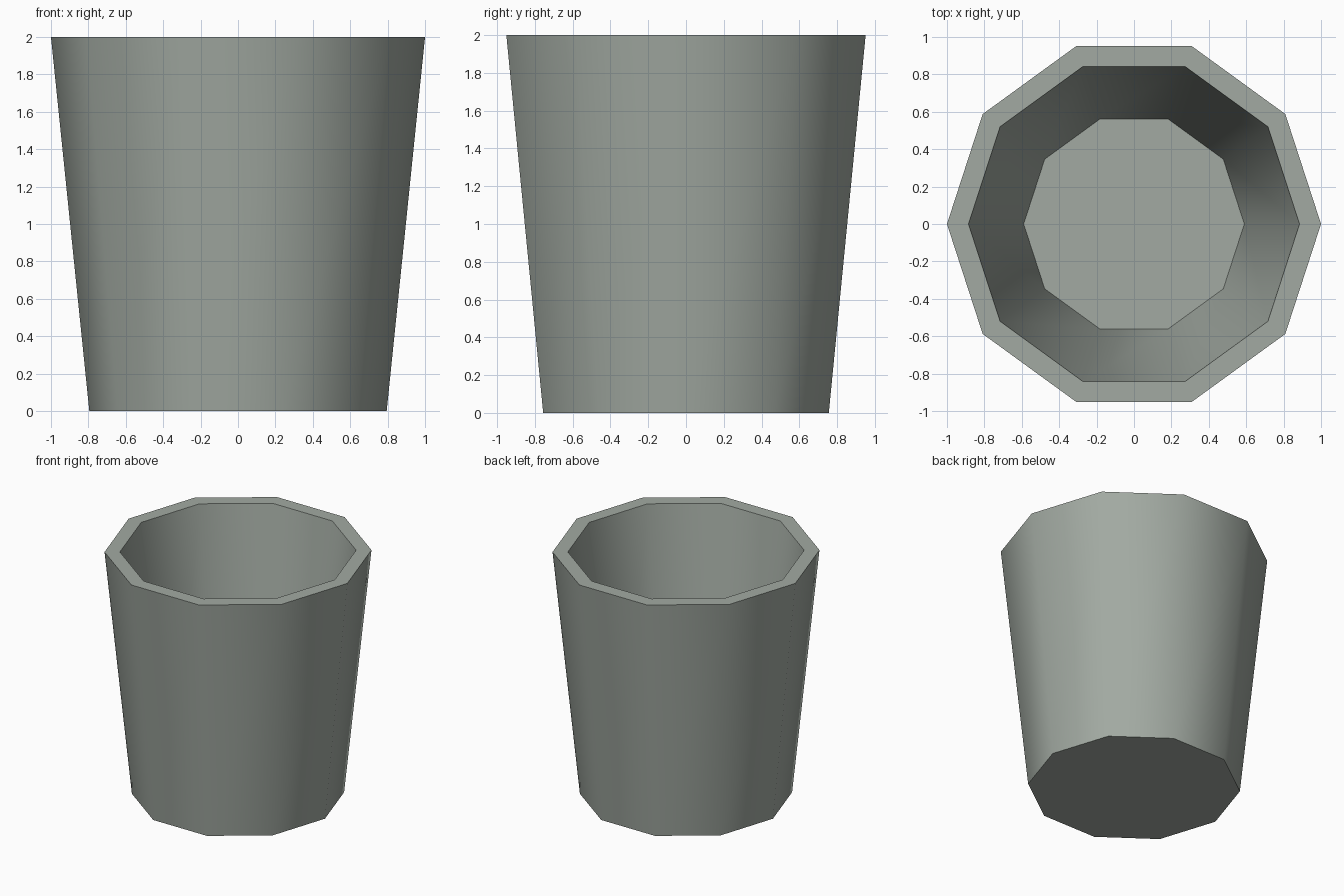
import bpy, bmesh, math

if "Cube" in bpy.data.objects:
    bpy.data.objects.remove(bpy.data.objects["Cube"])

SIDES = 10
# (radius, height) from the outer base, over the rim, to the inner floor
PROFILE = [(0.795, 0.0), (1.0, 2.0), (0.885, 2.0), (0.59, 0.15)]

# cup body: rings joined into walls and rim, capped below and inside
bm = bmesh.new()
rings = [[bm.verts.new((r * math.cos(2 * math.pi * i / SIDES),
                        r * math.sin(2 * math.pi * i / SIDES), z))
          for i in range(SIDES)] for r, z in PROFILE]
for a, b in zip(rings, rings[1:]):
    for i in range(SIDES):
        j = (i + 1) % SIDES
        bm.faces.new((a[i], a[j], b[j], b[i]))
bm.faces.new(rings[0][::-1])
bm.faces.new(rings[-1])
bmesh.ops.recalc_face_normals(bm, faces=bm.faces)

mesh = bpy.data.meshes.new("cup")
bm.to_mesh(mesh)
bm.free()
cup = bpy.data.objects.new("cup", mesh)
bpy.context.collection.objects.link(cup)

# grey-green colour
mat = bpy.data.materials.new("grey_green")
mat.diffuse_color = (0.36, 0.40, 0.36, 1)
mat.use_nodes = True
mat.node_tree.nodes["Principled BSDF"].inputs["Base Color"].default_value = mat.diffuse_color
mesh.materials.append(mat)

# smooth walls, sharp rims
bpy.context.view_layer.objects.active = cup
cup.select_set(True)
bpy.ops.object.shade_smooth_by_angle(angle=math.radians(40))
